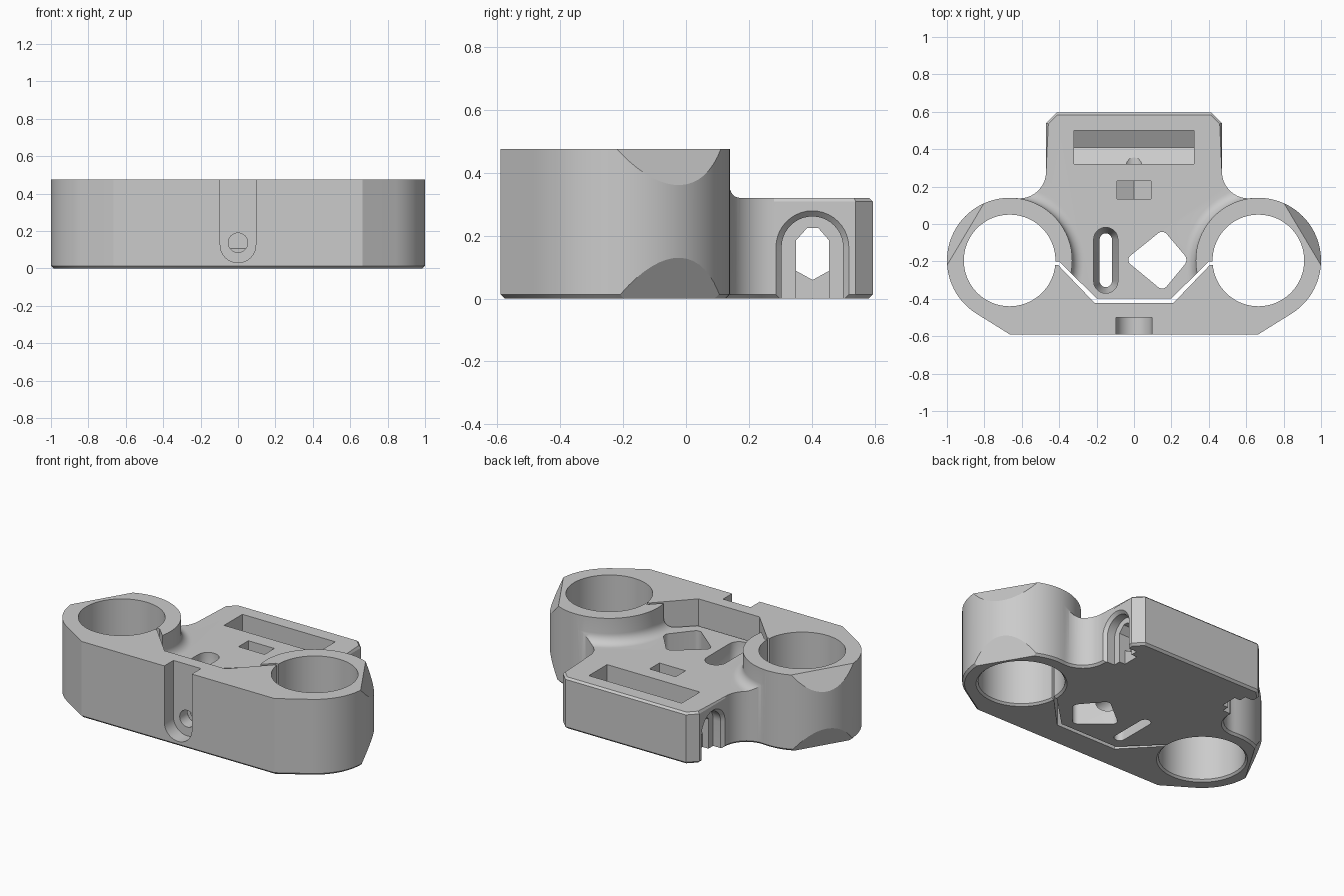
import bpy, bmesh
from math import sin, cos, pi, radians

default = bpy.data.objects.get("Cube")
if default:
    bpy.data.objects.remove(default, do_unlink=True)

grey = bpy.data.materials.new("light_grey_plastic")
grey.use_nodes = True
GREY = (0.6, 0.6, 0.6, 1)
grey.diffuse_color = GREY
grey.node_tree.nodes["Principled BSDF"].inputs["Base Color"].default_value = GREY

TOP, DECK = 0.475, 0.32          # clamp height and rear deck height
CX, CY, R, BORE = 0.665, -0.195, 0.335, 0.245
AXES = {"z": lambda a, b, h: (a, b, h),
        "y": lambda a, b, h: (a, h, b),
        "x": lambda a, b, h: (h, a, b)}


def arc(cx, cy, r, start, end, n=24):
    angles = [radians(start + (end - start) * i / n) for i in range(n + 1)]
    return [(cx + r * cos(t), cy + r * sin(t)) for t in angles]


def circle(cx, cy, r, n=72):
    return arc(cx, cy, r, 0, 360, n)[:-1]


def both(half):
    """Close a right-hand outline with its mirror image."""
    return half + [(-x, y) for x, y in reversed(half)]


def rect(x0, x1, y0, y1):
    return [(x0, y0), (x1, y0), (x1, y1), (x0, y1)]


def loft(name, levels, axis="z"):
    """Closed solid through equal-sized outlines at successive heights."""
    bm = bmesh.new()
    loops = [[bm.verts.new(AXES[axis](a, b, h)) for a, b in pts] for pts, h in levels]
    n = len(loops[0])
    for low, high in zip(loops, loops[1:]):
        for i in range(n):
            j = (i + 1) % n
            bm.faces.new((low[i], low[j], high[j], high[i]))
    bm.faces.new(loops[0][::-1])
    bm.faces.new(loops[-1])
    bmesh.ops.recalc_face_normals(bm, faces=bm.faces)
    mesh = bpy.data.meshes.new(name)
    bm.to_mesh(mesh)
    bm.free()
    obj = bpy.data.objects.new(name, mesh)
    bpy.context.collection.objects.link(obj)
    return obj


def prism(name, pts, lo, hi, axis="z"):
    return loft(name, [(pts, lo), (pts, hi)], axis)


def cut(target, cutter):
    mod = target.modifiers.new("cut", "BOOLEAN")
    mod.operation, mod.solver, mod.object = "DIFFERENCE", "EXACT", cutter
    bpy.context.view_layer.objects.active = target
    bpy.ops.object.modifier_apply(modifier=mod.name)
    bpy.data.objects.remove(cutter, do_unlink=True)


def chamfer(obj, wanted, width):
    bm = bmesh.new()
    bm.from_mesh(obj.data)
    edges = [e for e in bm.edges if len(e.link_faces) == 2
             and e.calc_face_angle(0) > 0.5 and all(wanted(v.co) for v in e.verts)]
    bmesh.ops.bevel(bm, geom=edges, offset=width, segments=1, affect="EDGES")
    bm.to_mesh(obj.data)
    bm.free()


# Body: full silhouette with a chamfered foot
half = [(CX, -0.59)] + arc(CX, CY, R, -57.5, 96.2, 36)
half += arc(0.613, 0.28, 0.143, 276.2, 180, 14) + [(0.47, 0.54), (0.415, 0.595)]
# the two tangent arcs share one point
half.pop(38)
body = prism("clamp_body", both(half), 0, TOP)
chamfer(body, lambda v: v.z < 0.001, 0.013)

# Lowered rear deck, leaving filleted skirts around the tube rings
deck = prism("deck_cutter", both([(0.21, -0.41), (0.4, -0.21), (CX - 0.02, CY), (CX - 0.02, 0.7)]),
             DECK, 0.6)
fillet = [(R + 0.06 * (1 - sin(t)), 0.38 - 0.06 * cos(t)) for t in [pi / 16 * i for i in range(9)]]
for side in (1, -1):
    rings = [(R + 0.06, DECK - 0.02)] + fillet + [(R, 0.7)]
    cut(deck, loft("skirt", [(circle(side * CX, CY, r), z) for r, z in rings]))
cut(body, deck)
chamfer(body, lambda v: abs(v.z - DECK) < 0.001 and v.y > 0.275, 0.012)

# Tube bores with a chamfered lower rim, and sloped outer shoulders
for side in (1, -1):
    levels = [(BORE + 0.024, -0.012), (BORE, 0.012), (BORE, 0.6)]
    cut(body, loft("bore", [(circle(side * CX, CY, r), z) for r, z in levels]))
    for wedge in ([(0.261, 0.5), (0.5, 0.5), (0.5, 0.05)],
                  [(0.265, -0.02), (0.5, -0.02), (0.5, 0.482)]):
        shoulder = prism("shoulder", wedge, -0.4, 0.4, "y")
        shoulder.location = (side * CX, CY, 0)
        shoulder.rotation_euler.z = radians(30.8 if side > 0 else 149.2)
        bpy.context.view_layer.update()
        cut(body, shoulder)

# Split line between front jaw and deck
inner = [(0.55, -0.2), (0.4, -0.2), (0.2, -0.398)]
outer = [(0.21, -0.423), (0.405, -0.22), (0.55, -0.22)]
split = inner + [(-x, y) for x, y in reversed(inner)] + [(-x, y) for x, y in reversed(outer)] + outer
cut(body, prism("split", split, -0.1, 0.6))

# Front screw channel and screw bore
channel = arc(0, 0.125, 0.095, 180, 360) + [(0.095, 0.6), (-0.095, 0.6)]
cut(body, prism("screw_channel", channel, -0.7, -0.5, "y"))
cut(body, prism("screw_bore", circle(0, 0.137, 0.052, 32), -0.55, 0.36, "y"))

# Nut pocket with a V floor
nut = [(-0.09, 0.6), (-0.09, 0.083), (0, 0.032), (0.09, 0.083), (0.09, 0.6)]
cut(body, prism("nut_pocket", nut, 0.133, 0.23, "y"))


# Countersunk long slot
def stadium(r):
    return arc(-0.151, -0.083, r, 0, 180, 12) + arc(-0.151, -0.305, r, 180, 360, 12)


cut(body, loft("long_slot", [(stadium(r), z) for r, z in
                             ((0.033, -0.1), (0.033, 0.14), (0.065, 0.22), (0.065, 0.5))]))

# Rounded diamond window
diamond = (arc(0.15, -0.075, 0.033, 45, 135, 6) + arc(0, -0.192, 0.03, 135, 225, 6)
           + arc(0.15, -0.312, 0.033, 225, 315, 6)
           + arc(0.24, -0.192, 0.04, -45, 45, 6))
cut(body, prism("diamond_window", diamond, -0.1, 0.6))

# Rear pocket with a V floor, and the passage running through it
pocket = [(0.32, 0.6), (0.32, 0.107), (0.41, 0.056), (0.5, 0.107), (0.5, 0.6)]
cut(body, prism("rear_pocket", pocket, -0.32, 0.32, "x"))
passage = [(0.35, 0.088), (0.403, 0.059), (0.455, 0.088), (0.455, 0.185),
           (0.42, 0.225), (0.386, 0.225), (0.35, 0.185)]
cut(body, prism("passage", passage, -0.6, 0.6, "x"))


# Arched side recesses, flared at the mouth and open below
def arch(r):
    return arc(0.402, 0.163, r, 0, 180, 20) + [(0.402 - r, -0.1), (0.402 + r, -0.1)]


for side in (1, -1):
    levels = ((0.098, 0.4), (0.098, 0.452), (0.125, 0.479))
    cut(body, loft("side_arch", [(arch(r), side * x) for r, x in levels], "x"))
    low = rect(0.35, 0.455, -0.1, 0.15)
    ends = sorted((side * 0.36, side * 0.45))
    cut(body, prism("side_notch", low, *ends, "x"))

# Finish
body.data.materials.clear()
body.data.materials.append(grey)
for poly in body.data.polygons:
    poly.material_index = 0
bpy.ops.object.select_all(action="DESELECT")
body.select_set(True)
bpy.context.view_layer.objects.active = body
bpy.ops.object.shade_smooth_by_angle(angle=radians(25))
